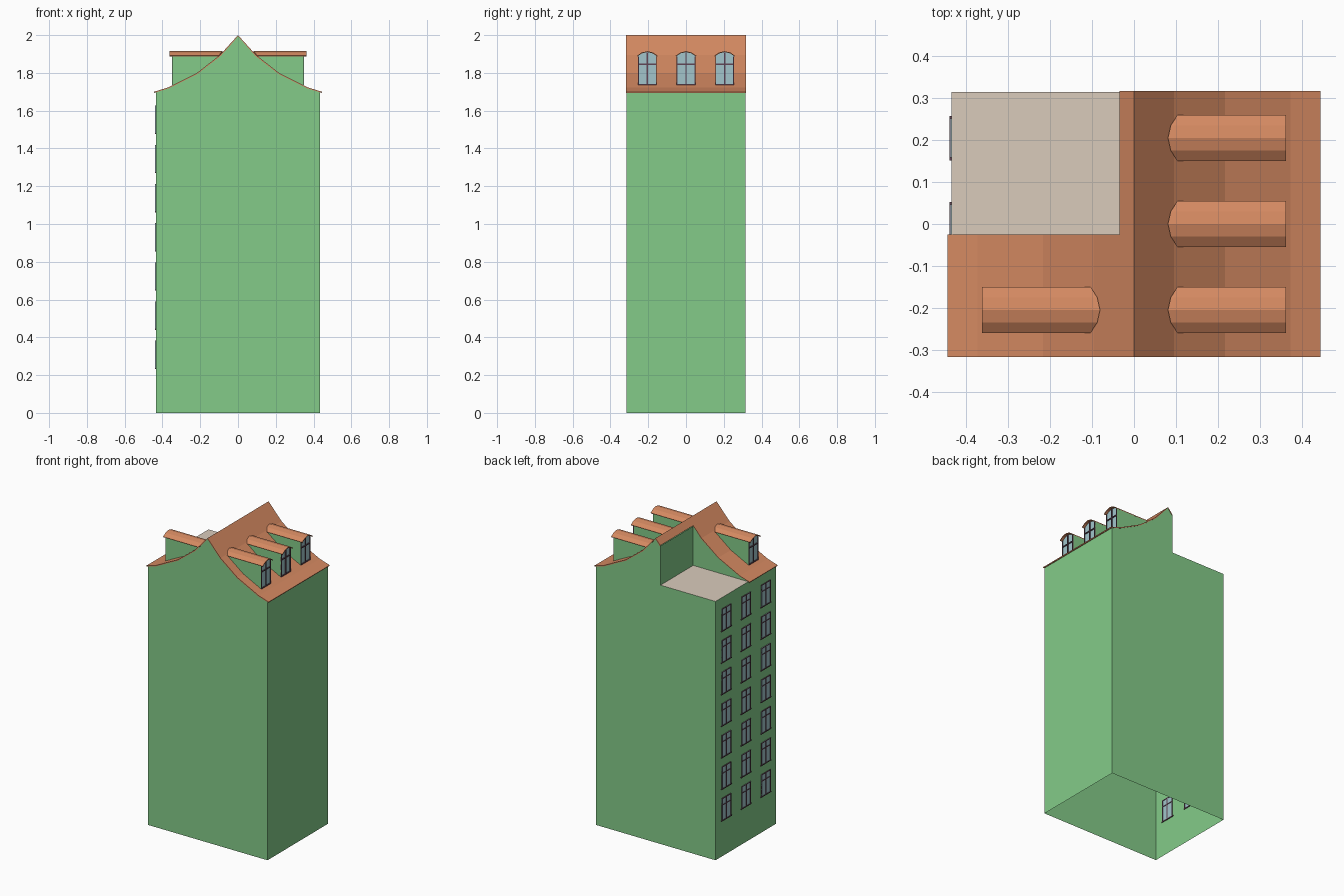
import bpy, bmesh
from mathutils import Vector

if "Cube" in bpy.data.objects:
    bpy.data.objects.remove(bpy.data.objects["Cube"])


def material(name, rgb):
    m = bpy.data.materials.new(name)
    m.diffuse_color = (*rgb, 1)
    m.use_nodes = True
    m.node_tree.nodes["Principled BSDF"].inputs["Base Color"].default_value = m.diffuse_color
    return m


GREEN = material("green_wall", (0.23, 0.60, 0.25))
TILE = material("roof_tile", (0.66, 0.25, 0.12))
STONE = material("terrace_stone", (0.70, 0.60, 0.50))
GLASS = material("glass", (0.36, 0.56, 0.60))
FRAME = material("frame", (0.12, 0.06, 0.09))


def build(name, polys, mat, up=False, thick=0):
    """Mesh from polygons; 'up' turns faces skyward, 'thick' adds depth below."""
    bm = bmesh.new()
    for p in polys:
        bm.faces.new([bm.verts.new(v) for v in p])
    bmesh.ops.remove_doubles(bm, verts=bm.verts[:], dist=1e-5)
    bm.normal_update()
    if up:
        for f in bm.faces:
            if f.normal.z < 0:
                f.normal_flip()
    else:
        bmesh.ops.recalc_face_normals(bm, faces=bm.faces[:])
    me = bpy.data.meshes.new(name)
    bm.to_mesh(me)
    bm.free()
    me.materials.append(mat)
    ob = bpy.data.objects.new(name, me)
    bpy.context.collection.objects.link(ob)
    if thick:
        s = ob.modifiers.new("thickness", 'SOLIDIFY')
        s.thickness = thick
        s.offset = -1
    return ob


def box_polys(lo, hi):
    (a, b, c), (d, e, f) = lo, hi
    v = [Vector((x, y, z)) for x in (a, d) for y in (b, e) for z in (c, f)]
    return [[v[i] for i in q] for q in ((0, 1, 3, 2), (4, 6, 7, 5), (0, 4, 5, 1),
                                        (2, 3, 7, 6), (0, 2, 6, 4), (1, 5, 7, 3))]


# curved roof section, half, from ridge to eave
HALF = [(0, 2.0), (0.095, 1.895), (0.217, 1.80), (0.373, 1.722), (0.445, 1.70)]


def h(x):
    x = abs(x)
    for (a, za), (b, zb) in zip(HALF, HALF[1:]):
        if x <= b:
            return za + (zb - za) * (x - a) / (b - a)
    return HALF[-1][1]


W, D, CX, CY, EAVE = 0.435, 0.315, -0.035, -0.025, 1.70
xs = sorted({s * x for x, _ in HALF for s in (-1, 1)} | {CX})


def under_roof(x0, x1, drop=0.004):
    pts = [x0] + [x for x in xs if x0 < x < x1] + [x1]
    return [(x, max(EAVE, h(x) - drop)) for x in pts]


# walls: open-bottomed shell with front gable and stepped back
front = [(-W, -D, 0), (W, -D, 0)] + [(x, -D, z) for x, z in reversed(under_roof(-W, W))]
back = [(-W, D, 0), (W, D, 0)] + [(x, D, z) for x, z in reversed(under_roof(CX, W))]
back += [(CX, D, EAVE), (-W, D, EAVE)]
sides = [[(x, -D, 0), (x, D, 0), (x, D, EAVE), (x, -D, EAVE)] for x in (-W, W)]
build("walls", [front, back] + sides, GREEN)

# terrace cut into the back left corner
build("terrace_floor", [[(-W, CY, EAVE), (CX, CY, EAVE), (CX, D, EAVE), (-W, D, EAVE)]],
      STONE, up=True)
top = h(CX) - 0.004
build("terrace_walls", [
    [(CX, CY, EAVE), (CX, D, EAVE), (CX, D, top), (CX, CY, top)],
    [(CX, CY, EAVE)] + [(x, CY, z) for x, z in reversed(under_roof(-W, CX))]], GREEN)

# main roof, leaving out the terrace corner
strips = []
for y0, y1 in ((-D - 0.002, CY), (CY, D + 0.002)):
    for a, b in zip(xs, xs[1:]):
        if y0 == CY and b <= CX + 1e-6:
            continue
        strips.append([(a, y0, h(a)), (b, y0, h(b)), (b, y1, h(b)), (a, y1, h(a))])
build("main_roof", strips, TILE, up=True, thick=0.006)

# arched dormers
ARCH = [(-0.055, 1.891), (-0.03, 1.908), (0, 1.915), (0.03, 1.908), (0.055, 1.891)]


def dormer(name, s, y):
    face, tip, edge = 0.347, 0.362, 0.05
    low = 1.735
    build(name + "_roof", [[(s * (2 - za) / 1.05, y + a, za), (s * tip, y + a, za),
                            (s * tip, y + b, zb), (s * (2 - zb) / 1.05, y + b, zb)]
                           for (a, za), (b, zb) in zip(ARCH, ARCH[1:])],
          TILE, up=True, thick=0.005)
    cheeks = []
    for e in (-edge, edge):
        line = [(s * x, y + e, z) for x, z in under_roof(0.10, face)]
        cheeks.append(line + [(s * face, y + e, 1.892), (s * 0.10, y + e, 1.892)])
    build(name + "_cheeks", cheeks, GREEN)
    outline = [(-edge, low), (edge, low), (edge, 1.890), (0.03, 1.904), (0, 1.911),
               (-0.03, 1.904), (-edge, 1.890)]
    build(name + "_glass", [[(s * (face - 0.003), y + a, z) for a, z in outline]], GLASS)
    bars = []
    for a, b, c, d in ((-edge, -edge + 0.005, low, 1.888), (edge - 0.005, edge, low, 1.888),
                       (-0.003, 0.003, low, 1.909), (-edge, edge, 1.843, 1.849),
                       (-edge, edge, low, low + 0.005)):
        bars += box_polys((s * face - 0.003, y + a, c), (s * face + 0.003, y + b, d))
    build(name + "_frame", bars, FRAME)


COLUMNS = (-0.205, 0, 0.205)
for i, y in enumerate(COLUMNS):
    dormer(f"right_dormer_{i + 1}", 1, y)
dormer("left_dormer", -1, COLUMNS[0])

# seven rows of windows on the left wall, visible inside and out
panes, bars = [], []
w, t = 0.047, 0.0025
for row in range(7):
    z = 0.31 + row * 0.2075
    lo, hi = z - 0.072, z + 0.072
    for y in COLUMNS:
        panes += box_polys((-W - 0.002, y - w, lo), (-W + 0.002, y + w, hi))
        for a, b, c, d in ((-w, -w + 2 * t, lo, hi), (w - 2 * t, w, lo, hi),
                           (-t, t, lo, hi), (-w, w, hi - 2 * t, hi),
                           (-w, w, z + 0.025, z + 0.030),
                           (-w - 0.006, w + 0.006, lo - 0.006, lo)):
            bars += box_polys((-W - 0.005, y + a, c), (-W + 0.005, y + b, d))
build("left_window_panes", panes, GLASS)
build("left_window_frames", bars, FRAME)
